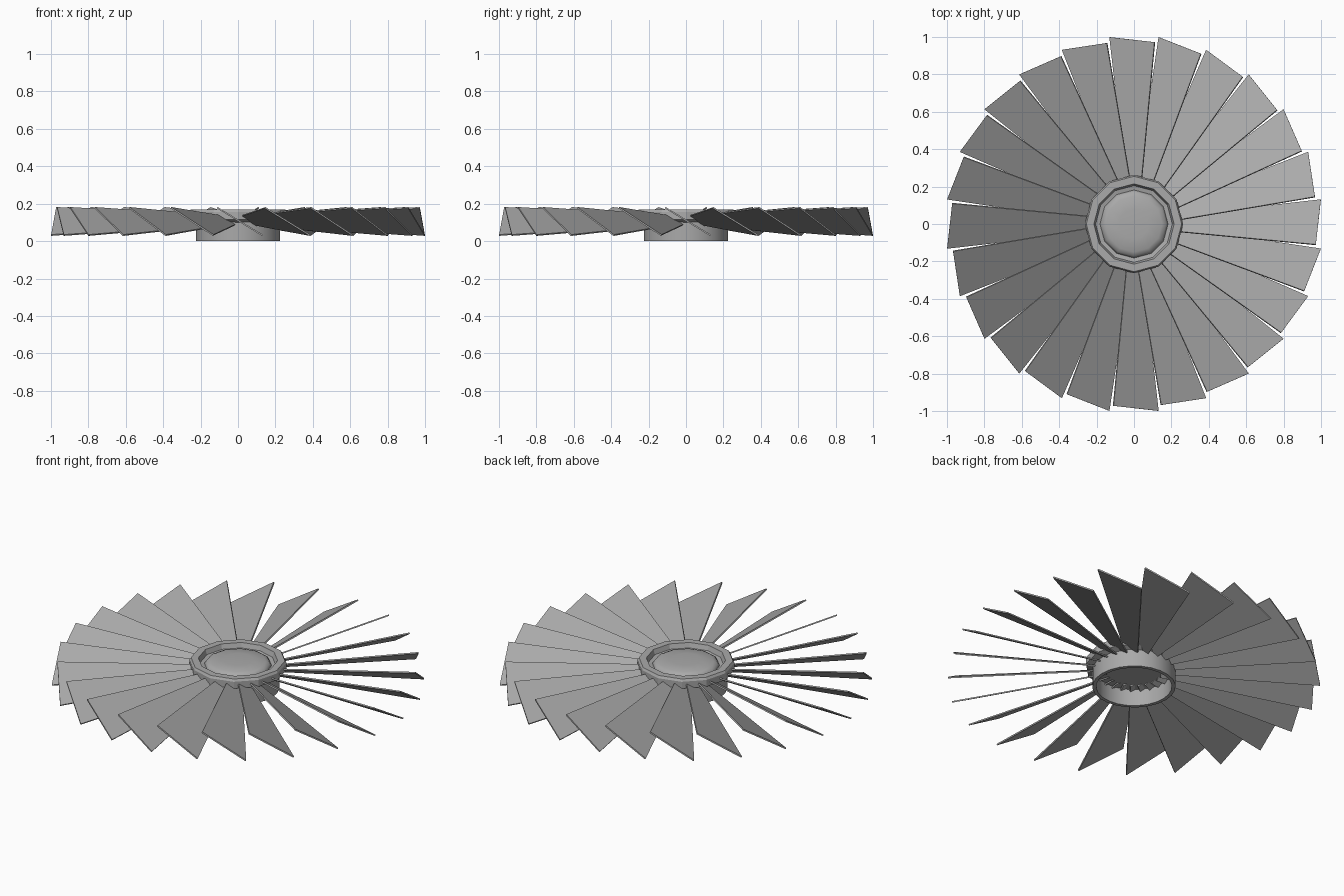
import bpy, bmesh, math
from mathutils import Matrix, Vector

cube = bpy.data.objects.get("Cube")
if cube:
    bpy.data.objects.remove(cube, do_unlink=True)

GREY = (0.4, 0.4, 0.4, 1)
metal = bpy.data.materials.new("grey_metal")
metal.use_nodes = True
metal.diffuse_color = GREY
metal.node_tree.nodes["Principled BSDF"].inputs["Base Color"].default_value = GREY


def add_object(name, bm):
    bmesh.ops.recalc_face_normals(bm, faces=bm.faces)
    mesh = bpy.data.meshes.new(name)
    bm.to_mesh(mesh)
    bm.free()
    mesh.materials.append(metal)
    obj = bpy.data.objects.new(name, mesh)
    bpy.context.collection.objects.link(obj)
    return obj


def lathe(name, profile, sides, closed):
    """Turn a (radius, height) profile around z."""
    bm = bmesh.new()
    verts = [bm.verts.new((r, 0, z)) for r, z in profile]
    edges = [bm.edges.new(pair) for pair in zip(verts, verts[1:])]
    if closed:
        edges.append(bm.edges.new((verts[-1], verts[0])))
    bmesh.ops.spin(bm, geom=verts + edges, axis=(0, 0, 1), cent=(0, 0, 0),
                   steps=sides, angle=math.tau)
    bmesh.ops.remove_doubles(bm, verts=bm.verts, dist=0.0005)
    return add_object(name, bm)


def smooth(obj, degrees):
    bpy.ops.object.select_all(action="DESELECT")
    obj.select_set(True)
    bpy.context.view_layer.objects.active = obj
    bpy.ops.object.shade_smooth_by_angle(angle=math.radians(degrees))


# Blades: thin tapered plates, pitched about their radial axis
BLADES = 24
OUTLINE = [(-0.13, 0.999), (0.111, 0.972), (0.033, 0.15), (-0.033, 0.15)]
PITCH = 0.61
normal = Vector((-PITCH, 0, 1)).normalized() * 0.004
bm = bmesh.new()
for i in range(BLADES):
    turn = Matrix.Rotation(math.tau * i / BLADES, 3, "Z")
    flat = [Vector((x, y, 0.111 + PITCH * x)) for x, y in OUTLINE]
    top = [bm.verts.new(turn @ (p + normal)) for p in flat]
    low = [bm.verts.new(turn @ (p - normal)) for p in flat]
    bm.faces.new(top)
    bm.faces.new(low)
    for a in range(4):
        b = (a + 1) % 4
        bm.faces.new((top[a], top[b], low[b], low[a]))
add_object("fan_blades", bm)

# Hub: upper rim, open lower sleeve and domed cap
lathe("hub_rim", [(0.225, 0.1), (0.263, 0.115), (0.263, 0.155), (0.255, 0.168),
                  (0.215, 0.168), (0.205, 0.14), (0.18, 0.135), (0.18, 0.1)], 12, True)
sleeve = lathe("hub_sleeve", [(0.225, 0), (0.225, 0.11), (0.205, 0.11), (0.205, 0)], 24, True)
smooth(sleeve, 30)
cap = lathe("hub_cap", [(0, 0.1), (0.182, 0.1), (0.182, 0.138), (0.172, 0.152),
                        (0.15, 0.162), (0.08, 0.167), (0, 0.168)], 12, False)
smooth(cap, 40)
